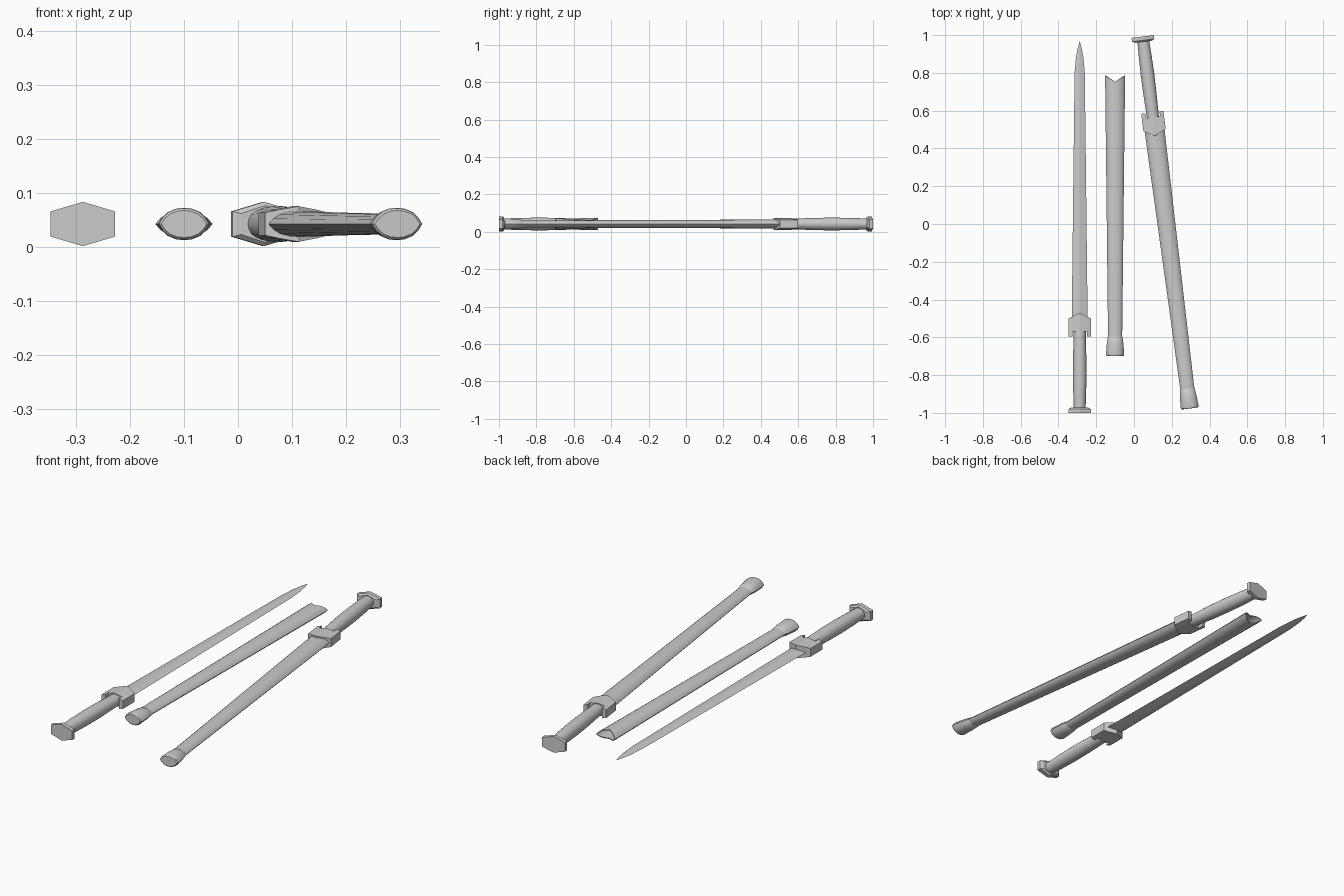
import bpy, bmesh
from math import pi, cos, sin

if "Cube" in bpy.data.objects:
    bpy.data.objects.remove(bpy.data.objects["Cube"])

Z = 0.042  # height of the shared centre line
# quarter of the pointed-oval sheath section, mirrored to a full ring
QUARTER = [(1, 0), (.84, .42), (.62, .74), (.3, .95), (0, 1)]
HALF = QUARTER + [(-x, z) for x, z in QUARTER[-2::-1]]
OVAL = HALF + [(x, -z) for x, z in HALF[-2:0:-1]]
ROUND = [(cos(i * pi / 10), sin(i * pi / 10)) for i in range(20)]
HEX = [(0, 1), (1, .57), (1, -.57), (0, -1), (-1, -.57), (-1, .57)]
DIAMOND = [(1, 0), (0, 1), (-1, 0), (0, -1)]


def loft(name, rings, angle=30):
    """Skin a list of equal-length rings and cap both ends."""
    bm = bmesh.new()
    vs = [[bm.verts.new(p) for p in ring] for ring in rings]
    n = len(vs[0])
    for a, b in zip(vs, vs[1:]):
        for i in range(n):
            j = (i + 1) % n
            bm.faces.new((a[i], a[j], b[j], b[i]))
    bm.faces.new(vs[0])
    bm.faces.new(vs[-1])
    bmesh.ops.recalc_face_normals(bm, faces=bm.faces[:])
    me = bpy.data.meshes.new(name)
    bm.to_mesh(me)
    bm.free()
    ob = bpy.data.objects.new(name, me)
    bpy.context.collection.objects.link(ob)
    bpy.ops.object.select_all(action='DESELECT')
    ob.select_set(True)
    bpy.context.view_layer.objects.active = ob
    bpy.ops.object.shade_smooth_by_angle(angle=angle * pi / 180)
    return ob


def ring(section, y, w, h, notch=0):
    """Section scaled to w, h at y; notch pushes the middle along y."""
    return [(x * w, y + notch * (1 - abs(x)), z * h) for x, z in section]


def along(name, section, stations, angle=30):
    return loft(name, [ring(section, *s) for s in stations], angle)


def place(parts, x, y, turn, suffix=None):
    """Put parts in position, or linked copies when a suffix is given."""
    for ob in parts:
        if suffix:
            name = suffix + ob.name
            ob = bpy.data.objects.new(name, ob.data)
            bpy.context.collection.objects.link(ob)
        ob.location = (x, y, Z)
        ob.rotation_euler = (0, 0, turn)


# sword, measured from the pommel end (y = 0)
pommel = along("pommel", HEX, [(0, .0595, .041), (.02, .0595, .041),
                               (.028, .044, .034)], 20)
grip = along("grip", ROUND, [(.02, .031, .029), (.1, .034, .032), (.2, .036, .034),
                             (.3, .035, .033), (.38, .033, .030), (.44, .032, .028)])
blade = along("blade", DIAMOND, [(.5, .042, .011), (1.2, .034, .009),
                                 (1.8, .027, .007), (1.88, .02, .005),
                                 (1.93, .011, .003), (1.965, .001, .0005)], 20)

# guard: stations across x of (x, rear y, front y, half height)
side = [(.0592, .405, .50, .021), (.038, .405, .511, .026), (.038, .43, .511, .026)]
stations = [(-x, a, b, h) for x, a, b, h in side] + [(0, .43, .53, .033)] + side[::-1]
guard = loft("guard", [[(x, a, -h), (x, b, -h), (x, b, h), (x, a, h)]
                       for x, a, b, h in stations], 15)

# scabbard, measured from its mouth (y = 0), hollow with a V-cut mouth
body = along("scabbard_body", OVAL, [
    (1.42, .037, .019), (.7, .045, .021), (0, .053, .024, .032),
    (0, .048, .019, .032), (.7, .041, .016), (1.38, .033, .014)])
cap = along("scabbard_tip", OVAL, [
    (1.38, .037, .019), (1.385, .0395, .0225), (1.42, .044, .027),
    (1.472, .048, .030), (1.481, .0465, .0285), (1.485, .042, .025)])

sword = [pommel, grip, guard, blade]
scabbard = [body, cap]

# sheathed set, tilted
TILT = 0.126
px, py = 0.046, 0.9925
place(sword, px, py, pi + TILT, "sheathed_")
place(scabbard, px + .5 * sin(TILT), py - .5 * cos(TILT), pi + TILT, "sheathed_")

# drawn sword and empty scabbard
place(sword, -0.2875, -1, 0)
place(scabbard, -0.1, 0.785, pi)
